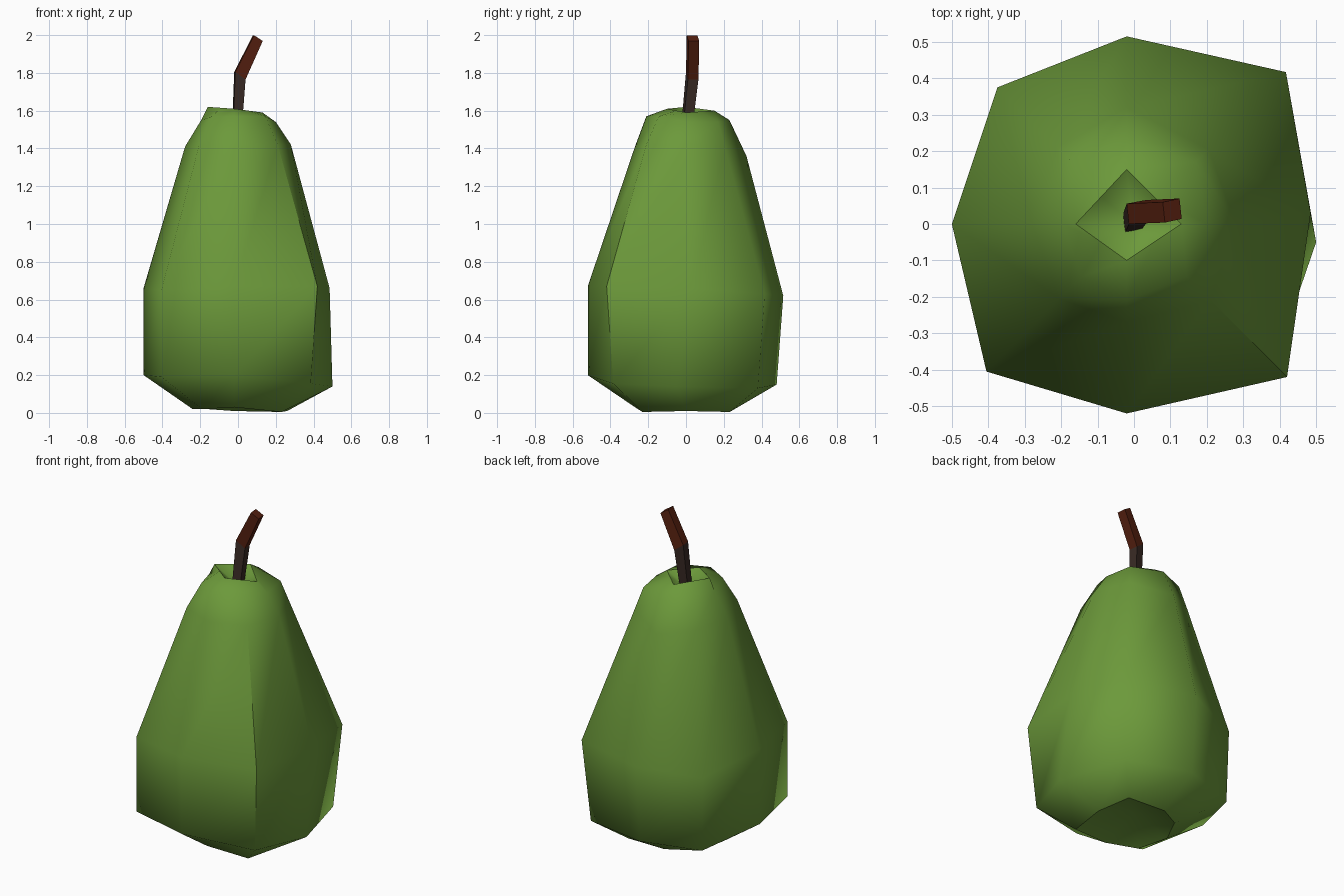
import bpy, bmesh
from mathutils import Vector

if "Cube" in bpy.data.objects:
    bpy.data.objects.remove(bpy.data.objects["Cube"])


def material(name, rgb):
    m = bpy.data.materials.new(name)
    m.diffuse_color = (*rgb, 1)
    m.use_nodes = True
    m.node_tree.nodes["Principled BSDF"].inputs["Base Color"].default_value = m.diffuse_color
    return m


def finish(name, bm, mats):
    bmesh.ops.recalc_face_normals(bm, faces=bm.faces)
    me = bpy.data.meshes.new(name)
    bm.to_mesh(me)
    bm.free()
    for m in mats:
        me.materials.append(m)
    ob = bpy.data.objects.new(name, me)
    bpy.context.collection.objects.link(ob)
    return ob


def bridge(bm, a, b):
    n = len(a)
    return [bm.faces.new((a[i], a[(i + 1) % n], b[(i + 1) % n], b[i])) for i in range(n)]


green = material("pear green", (0.15, 0.32, 0.043))
dark = material("dark stem brown", (0.04, 0.023, 0.018))
brown = material("red brown", (0.092, 0.0145, 0.005))

# Pear body: squarish eight-sided rings, counter-clockwise from +x.
# Each ring: axis radii (+x, +y, -x, -y), axis heights,
# corner offsets (back right, back left, front left, front right), corner heights
DIRS = [(1, 0), (1, 1), (0, 1), (-1, 1), (-1, 0), (-1, -1), (0, -1), (1, -1)]
RINGS = [
    ((0.26, 0.24, 0.24, 0.27), (0.01, 0.01, 0.02, 0.03), (0.23, 0.16, 0.19, 0.23), (0.005, 0.02, 0.02, 0.005)),
    ((0.50, 0.48, 0.50, 0.52), (0.14, 0.15, 0.20, 0.20), (0.38, 0.365, 0.405, 0.385), (0.13, 0.14, 0.19, 0.155)),
    ((0.485, 0.515, 0.50, 0.52), (0.66, 0.62, 0.66, 0.67), (0.417, 0.375, 0.405, 0.42), (0.63, 0.59, 0.65, 0.67)),
    ((0.28, 0.32, 0.28, 0.27), (1.42, 1.36, 1.41, 1.41), (0.205, 0.21, 0.205, 0.21), (1.41, 1.39, 1.42, 1.42)),
    ((0.20, 0.23, 0.195, 0.21), (1.54, 1.55, 1.55, 1.57), (0.17, 0.178, 0.145, 0.145), (1.54, 1.535, 1.565, 1.57)),
    ((0.13, 0.15, 0.16, 0.10), (1.59, 1.60, 1.62, 1.61), (0.07, 0.077, 0.065, 0.058), (1.595, 1.61, 1.615, 1.60)),
]
bm = bmesh.new()
rings = []
for axis, axis_z, corner, corner_z in RINGS:
    ring = []
    for i, (dx, dy) in enumerate(DIRS):
        r, z = (corner, corner_z) if i % 2 else (axis, axis_z)
        r, z = r[i // 2], z[i // 2]
        ring.append(bm.verts.new((r * dx - (0.02 if dx == 0 else 0), r * dy, z)))
    rings.append(ring)
for a, b in zip(rings, rings[1:]):
    bridge(bm, a, b)
# the rim of the upper hollow is a plain diamond
for i in (1, 3, 5, 7):
    rings[-1][i].co = (rings[-1][i - 1].co + rings[-1][(i + 1) % 8].co) / 2
# sideways drift of the right-hand points
rings[1][0].co.y, rings[2][0].co.y = -0.05, 0.03
# Hollows at the top and underneath
for ring, z in ((rings[-1], 1.53), (rings[0], 0.10)):
    tip = bm.verts.new((0, 0, z))
    for i in range(8):
        bm.faces.new((ring[i], ring[(i + 1) % 8], tip))
for f in bm.faces:
    f.smooth = True
# crisp rims round both hollows, and the front right ridge
for ring in (rings[-1], rings[0]):
    for i in range(8):
        bm.edges.get((ring[i], ring[(i + 1) % 8])).smooth = False
for k in (1, 2):
    bm.edges.get((rings[k][7], rings[k + 1][7])).smooth = False
finish("pear_body", bm, [green])

# Stem: bent four-sided stick, dark lower part and red brown upper part
bm = bmesh.new()
PATH = [((-0.005, 0.005, 1.52), 0.023, 0.025, 0.0), ((0.01, 0.033, 1.785), 0.027, 0.028, 0.02),
        ((0.105, 0.037, 1.984), 0.023, 0.028, 0.015)]
secs = []
for c, rx, ry, tilt in PATH:
    secs.append([bm.verts.new(Vector(c) + Vector((sx * rx - sy * 0.003, sy * ry + sx * 0.005, -sx * tilt)))
                 for sx, sy in ((1, -1), (1, 1), (-1, 1), (-1, -1))])
bridge(bm, secs[0], secs[1])
upper = bridge(bm, secs[1], secs[2])
upper.append(bm.faces.new(secs[2]))
bm.faces.new(secs[0])
for f in upper:
    f.material_index = 1
finish("stem", bm, [dark, brown])
